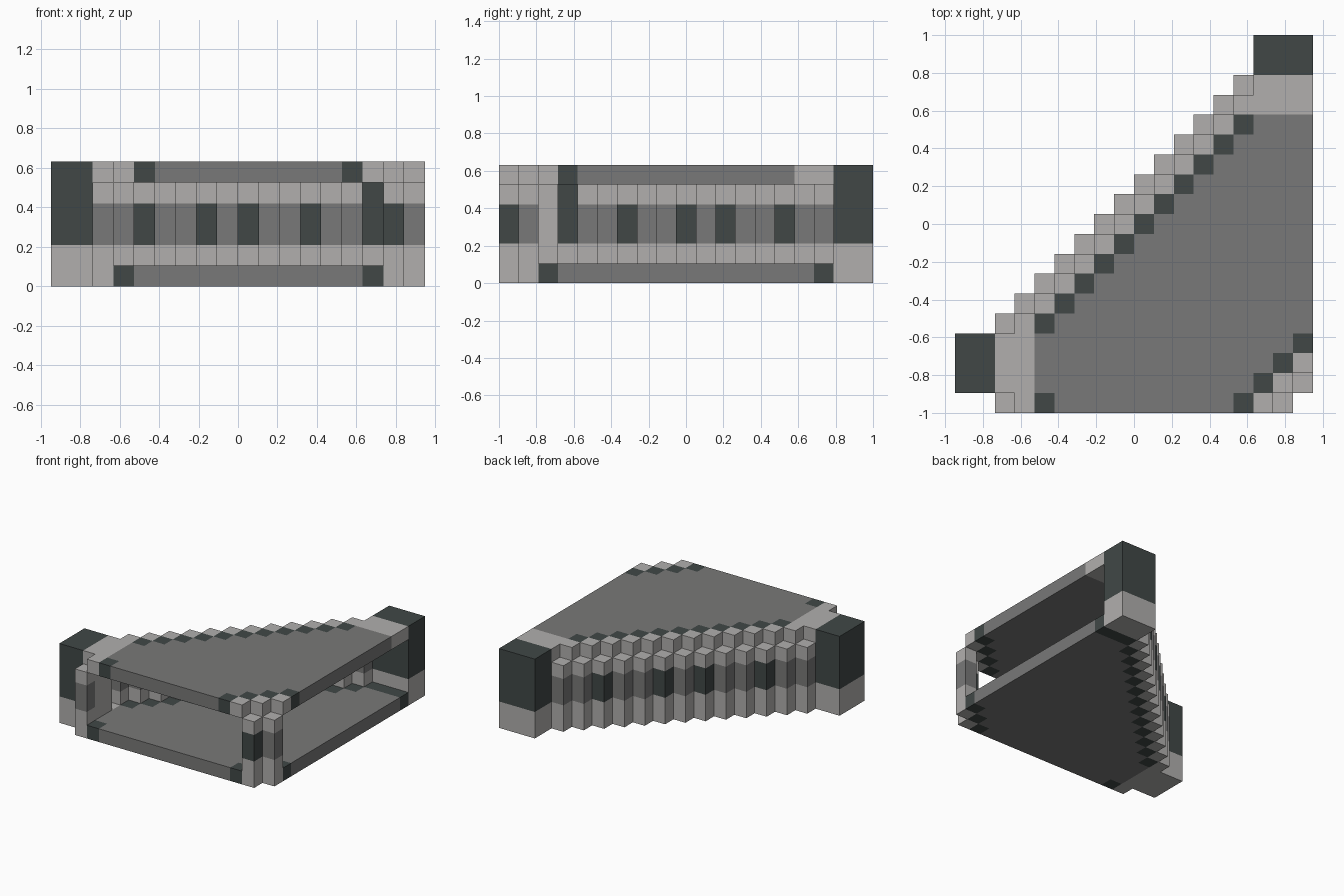
import bpy, bmesh
from mathutils import Vector

if "Cube" in bpy.data.objects:
    bpy.data.objects.remove(bpy.data.objects["Cube"], do_unlink=True)

U = 2 / 19                      # edge of one block
ORIGIN = Vector((-9 * U, -1, 0))


def material(name, rgb):
    m = bpy.data.materials.new(name)
    m.use_nodes = True
    m.diffuse_color = (*rgb, 1)
    bsdf = m.node_tree.nodes["Principled BSDF"]
    bsdf.inputs["Base Color"].default_value = (*rgb, 1)
    bsdf.inputs["Roughness"].default_value = 0.9
    return m


MATERIALS = [material("light_stone", (0.44, 0.43, 0.42)),
             material("mid_grey", (0.19, 0.19, 0.188)),
             material("dark_slate", (0.052, 0.064, 0.062))]
LIGHT, GREY, DARK = range(3)


def build(name, blocks):
    """Outer skin of a set of unit blocks, given as {(i, j, k): colour}."""
    bm = bmesh.new()
    for cell, colour in blocks.items():
        for axis in range(3):
            for side in (0, 1):
                near = list(cell)
                near[axis] += 2 * side - 1
                if tuple(near) in blocks:
                    continue
                ring = [(0, 0), (1, 0), (1, 1), (0, 1)]
                if not side:
                    ring.reverse()
                verts = []
                for a, b in ring:
                    p = Vector(cell)
                    p[axis] += side
                    p[(axis + 1) % 3] += a
                    p[(axis + 2) % 3] += b
                    verts.append(bm.verts.new(ORIGIN + p * U))
                bm.faces.new(verts).material_index = colour
    bmesh.ops.remove_doubles(bm, verts=bm.verts, dist=U / 100)
    bmesh.ops.dissolve_limit(bm, angle_limit=0.01, verts=bm.verts,
                             edges=bm.edges, delimit={"MATERIAL"})
    mesh = bpy.data.meshes.new(name)
    bm.to_mesh(mesh)
    bm.free()
    for m in MATERIALS:
        mesh.materials.append(m)
    obj = bpy.data.objects.new(name, mesh)
    bpy.context.collection.objects.link(obj)
    return obj


def block_range(xs, ys, zs, colour):
    """Box of blocks; colour is a function of the layer."""
    return {(i, j, k): colour(k) for i in xs for j in ys for k in zs}


def inside(i, j):
    return j <= i + 1 and j <= 16 and i - j <= 15


# Floor slab: grey with dark blocks along the stepped edges
floor = {}
for i in range(3, 18):
    for j in range(17):
        if inside(i, j):
            edge = j == i + 1 or i - j == 15 or j == 16 or (i, j) == (3, 0)
            floor[i, j, 0] = DARK if edge else GREY
build("floor_slab", floor)

# Roof slab: grey panel, dark stepped edge, light outer trim
roof = {}
for i in range(2, 18):
    for j in range(17):
        if not inside(i, j) or (i, j) == (2, 0):
            continue
        colour = GREY
        if i < 4 or j > 14 or j > i or i - j == 15:
            colour = LIGHT
        elif i == j or i - j == 14 or (i, j) == (4, 0):
            colour = DARK
        roof[i, j, 5] = colour
build("roof_slab", roof)


# Wall columns with a coloured middle band
def column(name, i, j, band):
    build(name, block_range([i], [j], range(5),
                            lambda k: band if k in (2, 3) else LIGHT))


for i in range(2, 15):
    column(f"wall_column_{i - 1}", i, i + 2, DARK if i in (4, 7, 9, 12) else GREY)
column("front_right_column", 2, 0, GREY)
column("corner_column_front", 16, 0, DARK)
column("corner_column_side", 17, 1, GREY)

# Light filler beside the side pillar
filler = block_range([2], [1, 2], range(5), lambda k: LIGHT)
filler[2, 3, 0] = LIGHT
build("pillar_filler", filler)


# Dark end pillars on light bases
def pillar_colour(k):
    return LIGHT if k < 2 else DARK


build("side_pillar", block_range(range(2), range(1, 4), range(6), pillar_colour))
build("back_pillar", block_range(range(15, 18), range(17, 19), range(6), pillar_colour))
